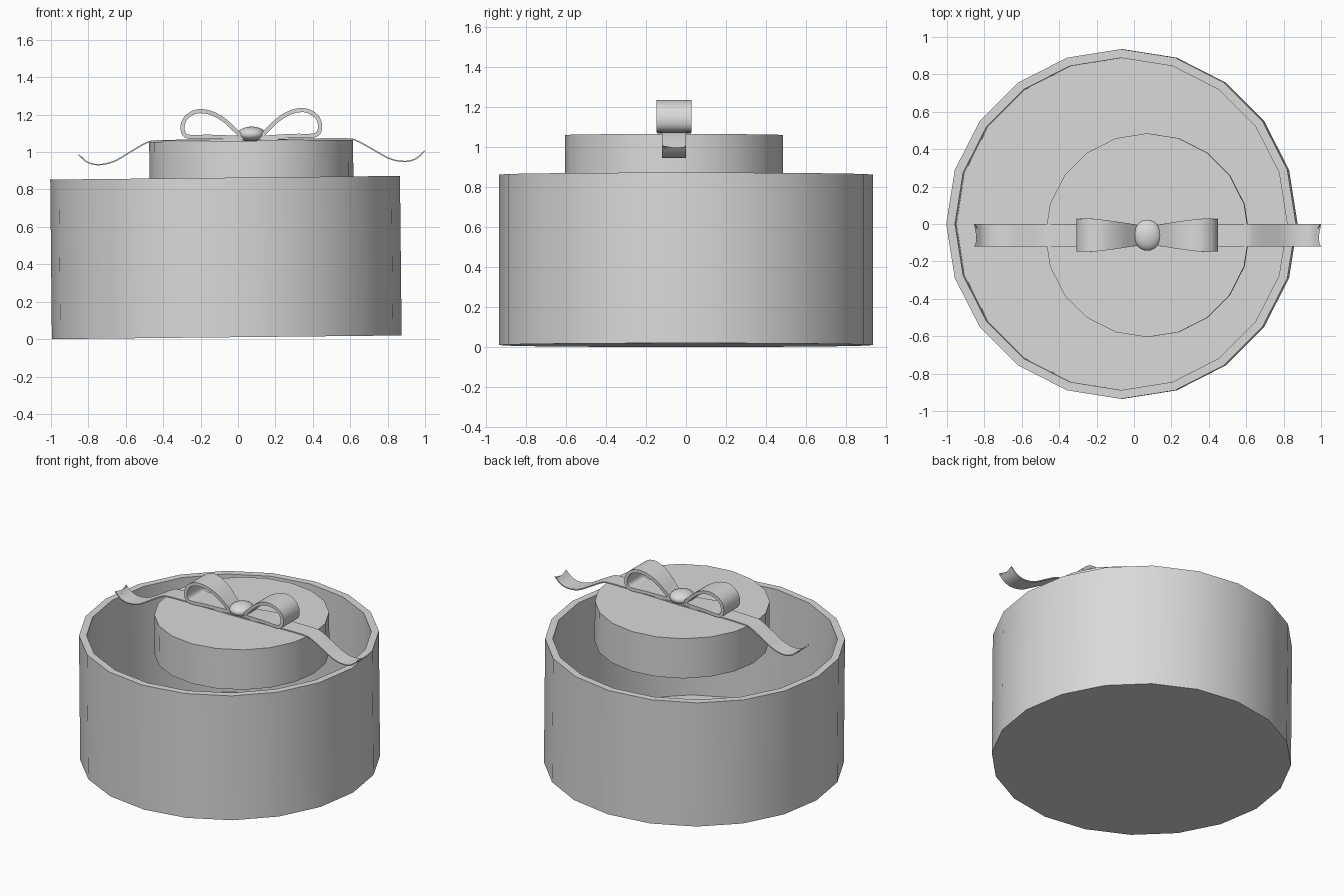
import bpy, bmesh, math
from mathutils import Matrix, Vector

cube = bpy.data.objects.get("Cube")
if cube:
    bpy.data.objects.remove(cube, do_unlink=True)

grey = bpy.data.materials.new("plain grey")
grey.use_nodes = True
colour = (0.7, 0.7, 0.7, 1)
grey.diffuse_color = colour
grey.node_tree.nodes["Principled BSDF"].inputs["Base Color"].default_value = colour

# The whole gift leans very slightly about its lower left edge
PIVOT = Vector((-0.995, 0, 0))
TILT = Matrix.Translation(PIVOT) @ Matrix.Rotation(-0.0105, 4, 'Y') @ Matrix.Translation(-PIVOT)
BOW = Vector((0.083, -0.06, 0))


def finish(name, bm):
    bmesh.ops.recalc_face_normals(bm, faces=bm.faces)
    bm.transform(TILT)
    mesh = bpy.data.meshes.new(name)
    bm.to_mesh(mesh)
    bm.free()
    mesh.materials.append(grey)
    obj = bpy.data.objects.new(name, mesh)
    bpy.context.collection.objects.link(obj)
    bpy.ops.object.select_all(action='DESELECT')
    obj.select_set(True)
    bpy.context.view_layer.objects.active = obj
    bpy.ops.object.shade_smooth_by_angle(angle=math.radians(40))


def turned(name, centre, rings, sides=20):
    """Lathe a profile of (radius, z) rings, closing both ends with a disc."""
    bm = bmesh.new()
    loops = []
    for r, z in rings:
        loops.append([bm.verts.new((centre.x + r * math.cos(a), centre.y + r * math.sin(a), z))
                      for a in (math.tau * i / sides for i in range(sides))])
    for low, high in zip(loops, loops[1:]):
        for i in range(sides):
            j = (i + 1) % sides
            bm.faces.new((low[i], low[j], high[j], high[i]))
    bm.faces.new(loops[0])
    bm.faces.new(loops[-1])
    finish(name, bm)


def smooth_path(points, steps=4):
    """Catmull-Rom curve through the points."""
    pts = [Vector(p) for p in points]
    pts = [2 * pts[0] - pts[1]] + pts + [2 * pts[-1] - pts[-2]]
    out = []
    for a, b, c, d in zip(pts, pts[1:], pts[2:], pts[3:]):
        for k in range(steps):
            t = k / steps
            out.append(0.5 * (2 * b + (c - a) * t + (2 * a - 5 * b + 4 * c - d) * t * t
                              + (3 * b - a - 3 * c + d) * t ** 3))
    return out + [pts[-2]]


def ribbon(name, points, side, thick, notch=0):
    """Sweep a flat band along (outward, z, half width) points."""
    path = smooth_path(points)
    bm = bmesh.new()
    rows = []
    for i, p in enumerate(path):
        along = path[min(i + 1, len(path) - 1)] - path[max(i - 1, 0)]
        along = Vector((along.x, along.y)).normalized()
        normal = Vector((-along.y, along.x)) * thick / 2
        row = []
        for across, up in ((-1, 1), (0, 1), (1, 1), (1, -1), (0, -1), (-1, -1)):
            q = Vector((p.x, p.y)) + normal * up
            if i == len(path) - 1 and across == 0:
                q -= along * notch
            row.append(bm.verts.new((BOW.x + side * q.x, BOW.y + across * p.z, q.y)))
        rows.append(row)
    for a, b in zip(rows, rows[1:]):
        for i in range(6):
            j = (i + 1) % 6
            bm.faces.new((a[i], a[j], b[j], b[i]))
    for r in (rows[0], rows[-1]):
        bm.faces.new((r[0], r[1], r[4], r[5]))
        bm.faces.new((r[1], r[2], r[3], r[4]))
    finish(name, bm)


# Open round box and the smaller lid floating inside its mouth
turned("box", Vector((-0.06, 0, 0)),
       [(0.935, 0), (0.935, 0.853), (0.888, 0.853), (0.888, 0.045)])
turned("lid", Vector((0.081, -0.06, 0)),
       [(0.545, 1.049), (0.545, 0.775), (0.518, 0.775), (0.518, 1.022)])

# Bow loops and notched tails
loop = [(0.04, 1.06, 0.05), (0.09, 1.11, 0.06), (0.15, 1.165, 0.07), (0.22, 1.202, 0.08),
        (0.29, 1.209, 0.088), (0.345, 1.18, 0.088), (0.367, 1.135, 0.088),
        (0.36, 1.09, 0.088), (0.325, 1.073, 0.085), (0.22, 1.073, 0.075), (0.04, 1.064, 0.05)]
tail = [(0, 1.053, 0.06), (0.3, 1.055, 0.06), (0.51, 1.054, 0.06), (0.57, 1.04, 0.06),
        (0.65, 0.995, 0.06), (0.74, 0.945, 0.06), (0.82, 0.93, 0.06),
        (0.88, 0.945, 0.06), (0.925, 0.985, 0.06)]
for label, side in (("left", 1), ("right", -1)):
    ribbon(label + "_bow_loop", loop, side, 0.022)
    ribbon(label + "_bow_tail", tail, side, 0.007, notch=0.05)

# Rounded knot
bm = bmesh.new()
bmesh.ops.create_uvsphere(bm, u_segments=24, v_segments=16, radius=1)
bm.transform(Matrix.Translation(BOW + Vector((0, 0, 1.084)))
             @ Matrix.Diagonal((0.075, 0.083, 0.041, 1)))
finish("bow_knot", bm)
